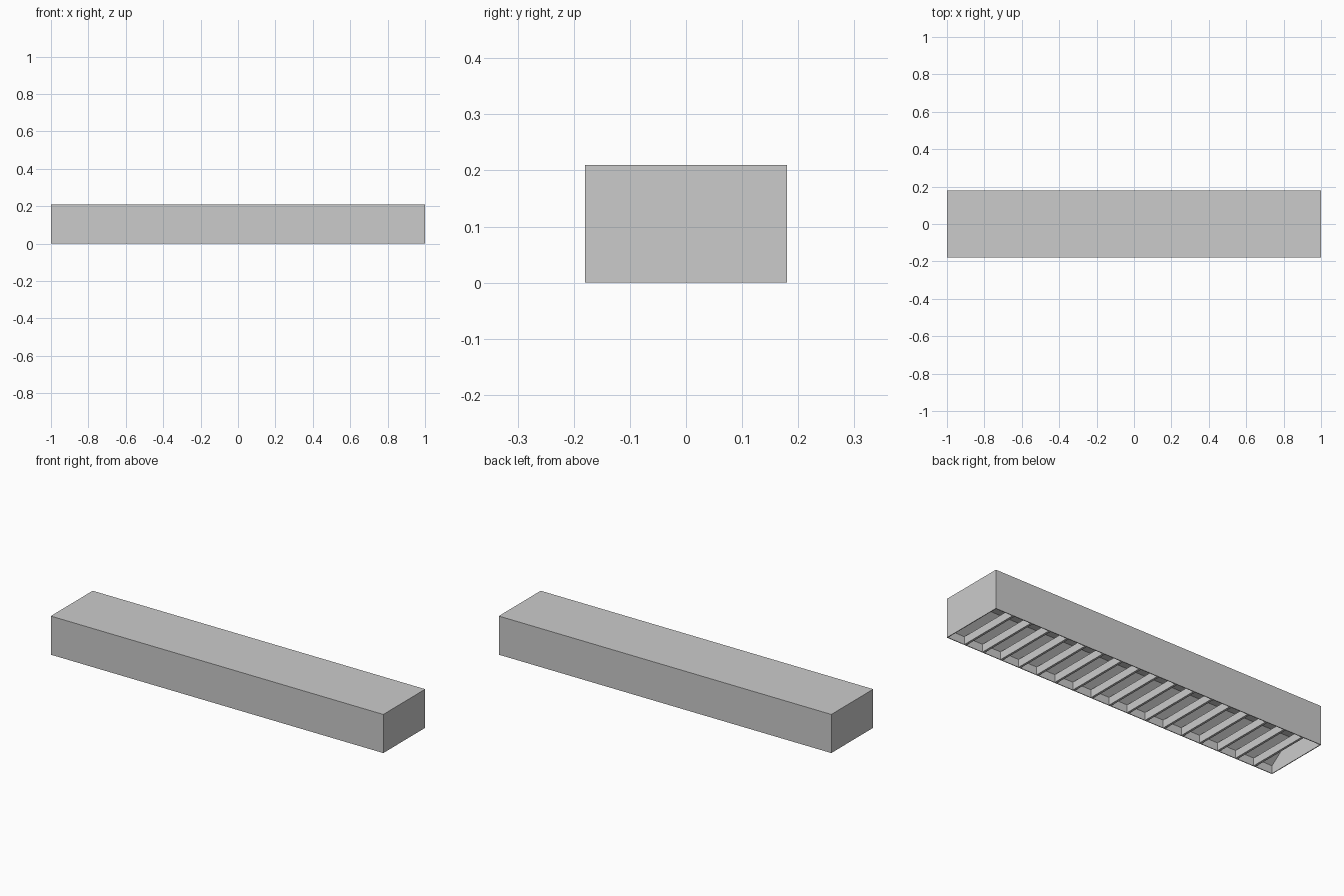
import bpy, bmesh

if "Cube" in bpy.data.objects:
    bpy.data.objects.remove(bpy.data.objects["Cube"])

L, W, H = 2.0, 0.36, 0.21      # overall size
T = 0.004                      # sheet thickness
LIP = 0.042                    # height of straight lip and of the louvre fins
PEAK_Y, PEAK_Z = 0.045, 0.14   # flat top of the sloped reflector


def finish(name, bm):
    bmesh.ops.recalc_face_normals(bm, faces=bm.faces)
    mesh = bpy.data.meshes.new(name)
    bm.to_mesh(mesh)
    bm.free()
    obj = bpy.data.objects.new(name, mesh)
    bpy.context.collection.objects.link(obj)
    return obj


def box(name, x0, x1, y0, y1, z0, z1):
    bm = bmesh.new()
    bmesh.ops.create_cube(bm, size=1)
    for v in bm.verts:
        v.co = ((x0 + x1) / 2 + v.co.x * (x1 - x0),
                (y0 + y1) / 2 + v.co.y * (y1 - y0),
                (z0 + z1) / 2 + v.co.z * (z1 - z0))
    return finish(name, bm)


# Housing: channel section with sloped reflector inside, extruded along x
half = [(W / 2, H), (W / 2, 0), (W / 2 - T, 0), (W / 2 - T, LIP), (PEAK_Y, PEAK_Z)]
profile = half + [(-y, z) for y, z in reversed(half)]
bm = bmesh.new()
face = bm.faces.new([bm.verts.new((-L / 2 + T, y, z)) for y, z in profile])
ext = bmesh.ops.extrude_face_region(bm, geom=[face], use_keep_orig=True)
for v in ext["geom"]:
    if isinstance(v, bmesh.types.BMVert):
        v.co.x = L / 2 - T
finish("housing", bm)

# End plates
for side, name in ((-1, "end_plate_left"), (1, "end_plate_right")):
    xa, xb = sorted((side * (L / 2 - T), side * L / 2))
    box(name, xa, xb, -W / 2, W / 2, 0, H)

# Louvre fins across the opening
step = L / 18
for i in range(-8, 9):
    x = i * step
    box(f"louvre_fin_{i + 9:02d}", x - 0.006, x + 0.006, -W / 2 + T, W / 2 - T, 0, LIP)
